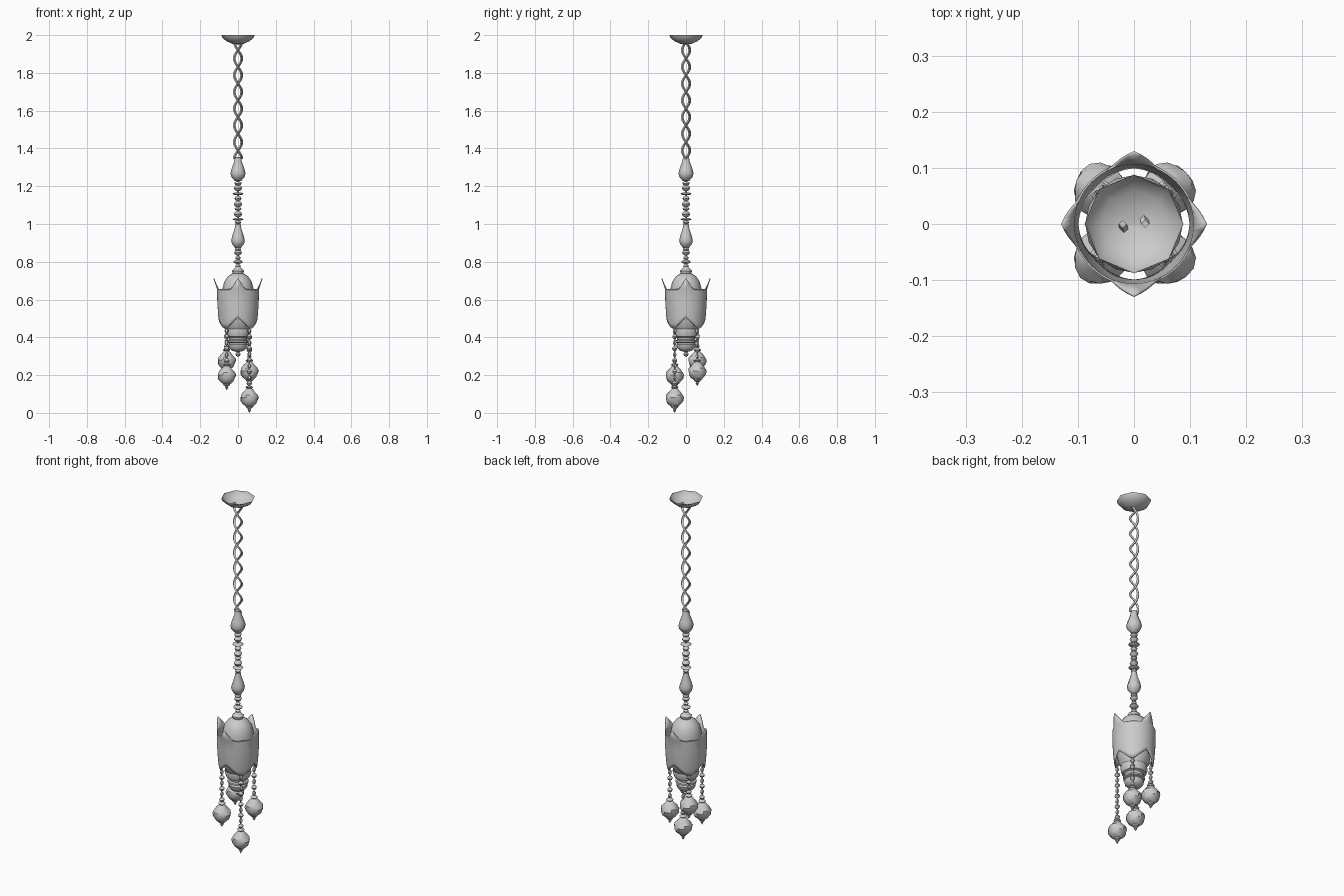
import bpy, bmesh, math
from math import sin, cos, pi

if "Cube" in bpy.data.objects:
    bpy.data.objects.remove(bpy.data.objects["Cube"])


def finish(name, bm, angle=40):
    bmesh.ops.remove_doubles(bm, verts=bm.verts, dist=1e-5)
    bmesh.ops.recalc_face_normals(bm, faces=bm.faces)
    me = bpy.data.meshes.new(name)
    bm.to_mesh(me)
    bm.free()
    ob = bpy.data.objects.new(name, me)
    bpy.context.collection.objects.link(ob)
    bpy.ops.object.select_all(action='DESELECT')
    ob.select_set(True)
    bpy.context.view_layer.objects.active = ob
    bpy.ops.object.shade_smooth_by_angle(angle=math.radians(angle))
    return ob


def lathe(bm, profile, n=8, x=0, y=0, wobble=0):
    # Spin (radius, height) pairs; wobble makes a carved, lumpy surface
    rows = []
    for i, (r, z) in enumerate(profile):
        row = []
        for k in range(n):
            a = 2 * pi * k / n
            rr = r * (1 + wobble * sin(3 * a + 2.1 * i))
            row.append(bm.verts.new((x + rr * cos(a), y + rr * sin(a), z)))
        rows.append(row)
    for a, b in zip(rows, rows[1:]):
        for k in range(n):
            bm.faces.new((a[k], a[(k + 1) % n], b[(k + 1) % n], b[k]))


def bead(bm, z, r, h, x=0, y=0, n=8):
    lathe(bm, [(0.003, z + h), (r * .75, z + h * .6), (r, z),
               (r * .75, z - h * .6), (0.003, z - h)], n, x, y)


# Ceiling canopy: open bowl
bm = bmesh.new()
lathe(bm, [(.088, 2.0), (.082, 1.985), (.06, 1.967), (.03, 1.954), (.0001, 1.95)])
finish("canopy", bm, 60)

# Two twisted strands
bm = bmesh.new()
steps, top, bottom, turns = 56, 1.965, 1.345, 3.5
for phase in (0, pi):
    rings = []
    for i in range(steps + 1):
        t = i / steps
        a = phase + turns * 2 * pi * t
        z = top + (bottom - top) * t
        cx, cy = .02 * cos(a), .02 * sin(a)
        rings.append([bm.verts.new((cx + .0075 * cos(q * pi / 2),
                                    cy + .0075 * sin(q * pi / 2), z)) for q in range(4)])
    for a, b in zip(rings, rings[1:]):
        for q in range(4):
            bm.faces.new((a[q], a[(q + 1) % 4], b[(q + 1) % 4], b[q]))
    bm.faces.new(rings[0])
    bm.faces.new(rings[-1])
finish("twisted_chain", bm, 50)

# Teardrops
for name, ztop, h, r in (("upper_teardrop", 1.355, .13, .04), ("lower_teardrop", 1.0, .13, .036)):
    bm = bmesh.new()
    lathe(bm, [(.002, ztop), (.4 * r, ztop - .02 * h), (.5 * r, ztop - .2 * h),
               (.85 * r, ztop - .48 * h), (r, ztop - .66 * h), (.9 * r, ztop - .8 * h),
               (.45 * r, ztop - .97 * h), (.002, ztop - h)], 8)
    finish(name, bm, 45)

# Beaded stem
bm = bmesh.new()
lathe(bm, [(.006, 1.25), (.006, .74)], 6)
for z, r, h in ((1.215, .02, .012), (1.19, .022, .018), (1.16, .03, .008), (1.135, .018, .015),
                (1.105, .022, .018), (1.08, .018, .01), (1.052, .022, .018), (1.025, .029, .008),
                (1.008, .016, .012), (.865, .018, .01), (.848, .021, .016), (.82, .014, .012),
                (.8, .025, .012), (.778, .014, .012)):
    bead(bm, z, r, h)
lathe(bm, [(.012, .775), (.018, .765), (.032, .752), (.028, .738), (.01, .735)])
finish("beaded_stem", bm, 45)

# Domed inner body
bm = bmesh.new()
lathe(bm, [(.0001, .742), (.03, .738), (.053, .723), (.072, .697), (.082, .66), (.087, .6),
           (.087, .52), (.078, .47), (.06, .44), (.0001, .44)], 16)
finish("inner_dome", bm, 50)

# Outer tulip shell: spiked crown, pointed arches along the bottom edge
bm = bmesh.new()
N, rows = 64, []
levels = (0, .12, .35, .65, 1)
for lv in levels + (2,):
    row = []
    for k in range(N):
        a = 2 * pi * k / N
        d = abs((math.degrees(a) + 45) % 90 - 45)
        zb = .448 + .055 * max(0, 1 - d / 38)
        spike = max(0, 1 - d / 20)
        z = zb + (.655 - zb) * min(lv, 1)
        t = (z - .448) / .207
        r = .09 + .016 * min(1, t * 1.2) ** .5
        if lv == 2:
            z += .057 * spike
            r += .019 * spike + .0005
        row.append(bm.verts.new((r * cos(a), r * sin(a), z)))
    rows.append(row)
for a, b in zip(rows, rows[1:]):
    for k in range(N):
        j = (k + 1) % N
        bm.faces.new((a[k], a[j], b[j], b[k]))
shell = finish("tulip_shell", bm, 40)
mod = shell.modifiers.new("thickness", 'SOLIDIFY')
mod.thickness = .005

# Stepped finial under the body
bm = bmesh.new()
lathe(bm, [(.068, .445), (.07, .43), (.062, .405), (.05, .4), (.047, .388), (.056, .383),
           (.056, .374), (.046, .37), (.051, .362), (.048, .345), (.034, .33), (.012, .324),
           (.009, .318), (.014, .31), (.009, .302), (.0001, .295)], 12)
finish("bottom_finial", bm, 35)

# Four hanging ornaments at different heights
for i, (sx, sy, zc) in enumerate(((-1, -1, .195), (1, -1, .076), (-1, 1, .273), (1, 1, .217))):
    x, y = .06 * sx, .06 * sy
    bm = bmesh.new()
    lathe(bm, [(.004, .47), (.004, zc + .04)], 5, x, y)
    n = max(3, round((.45 - zc - .065) / .031))
    gap = (.45 - zc - .065) / n
    for k in range(n):
        bead(bm, .45 - gap * (k + .5), .015 if k % 2 else .011, gap * .4, x, y, 6)
    bead(bm, zc + .06, .02, .009, x, y)
    finish("bead_string_%d" % (i + 1), bm, 40)
    bm = bmesh.new()
    lathe(bm, [(.0001, zc + .058), (.016, zc + .052), (.03, zc + .036), (.044, zc + .02),
               (.048, zc + .006), (.045, zc - .012), (.036, zc - .028), (.02, zc - .042),
               (.0001, zc - .046)], 16, x, y, .06)
    lathe(bm, [(.02, zc - .04), (.016, zc - .049), (.007, zc - .054), (.009, zc - .06),
               (.0001, zc - .076 + .001)], 8, x, y)
    finish("carved_globe_%d" % (i + 1), bm, 30)

# Rest the lowest tip on the ground
low = min(v.co.z for o in bpy.data.objects for v in o.data.vertices)
for o in bpy.data.objects:
    if o.name.startswith("carved_globe_2"):
        for v in o.data.vertices:
            if v.co.z == low:
                v.co.z = 0
